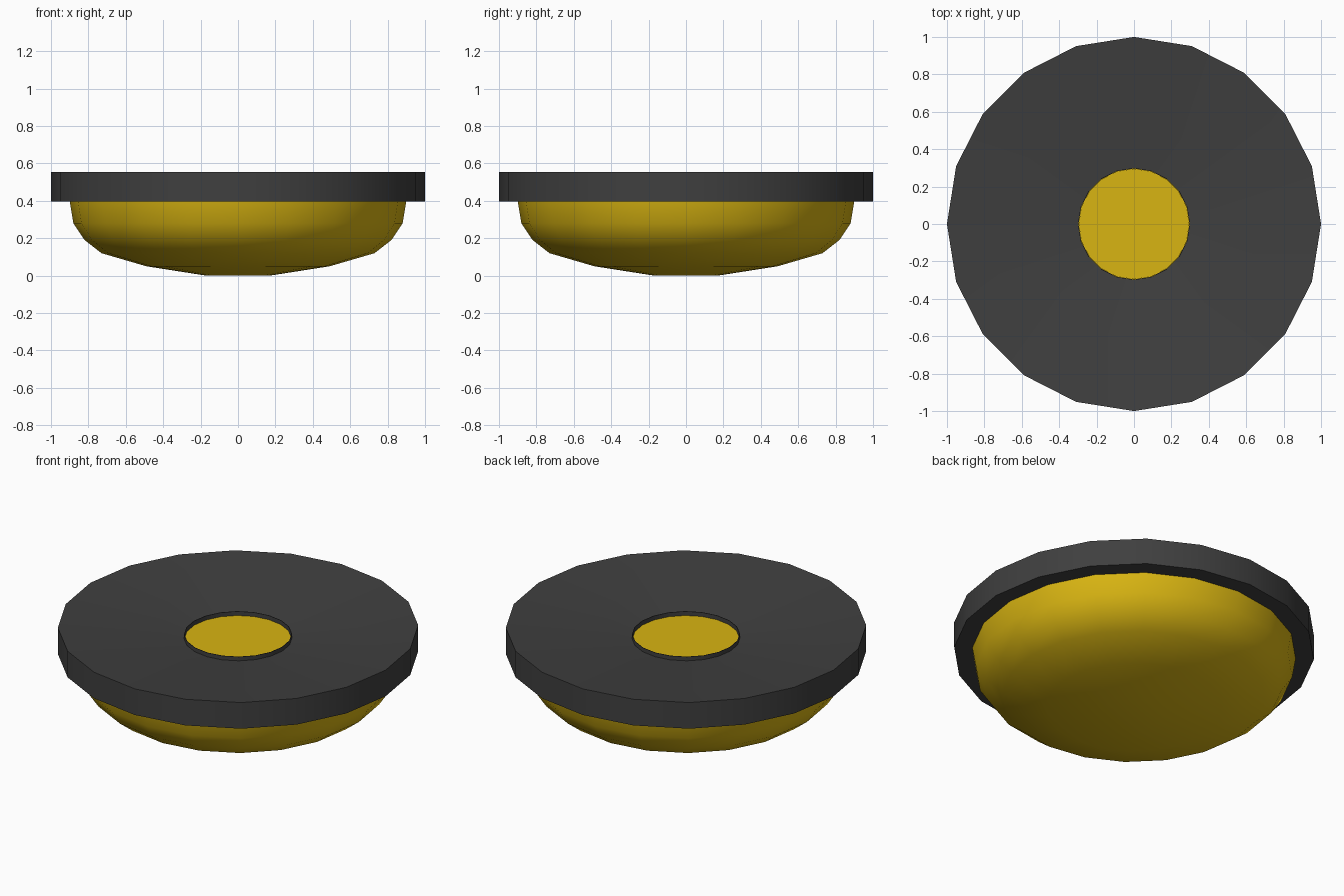
import bpy, bmesh, math

if "Cube" in bpy.data.objects:
    bpy.data.objects.remove(bpy.data.objects["Cube"])

SIDES = 20


def material(name, rgb):
    m = bpy.data.materials.new(name)
    m.diffuse_color = (*rgb, 1)
    m.use_nodes = True
    m.node_tree.nodes["Principled BSDF"].inputs["Base Color"].default_value = m.diffuse_color
    return m


dark = material("dark grey", (0.05, 0.05, 0.05))
yellow = material("golden yellow", (0.69, 0.46, 0.006))


def lathe(name, profile, mat, closed=False):
    """Spin a list of (radius, z) points; open profiles get flat caps."""
    bm = bmesh.new()
    rings = []
    for r, z in profile:
        rings.append([bm.verts.new((r * math.cos(2 * math.pi * i / SIDES),
                                    r * math.sin(2 * math.pi * i / SIDES), z))
                      for i in range(SIDES)])
    pairs = list(zip(rings, rings[1:]))
    if closed:
        pairs.append((rings[-1], rings[0]))
    else:
        bm.faces.new(rings[0])
        bm.faces.new(rings[-1])
    for a, b in pairs:
        for i in range(SIDES):
            j = (i + 1) % SIDES
            bm.faces.new((a[i], a[j], b[j], b[i]))
    bmesh.ops.recalc_face_normals(bm, faces=bm.faces)
    me = bpy.data.meshes.new(name)
    bm.to_mesh(me)
    bm.free()
    me.materials.append(mat)
    ob = bpy.data.objects.new(name, me)
    bpy.context.collection.objects.link(ob)
    bpy.ops.object.select_all(action='DESELECT')
    ob.select_set(True)
    bpy.context.view_layer.objects.active = ob
    bpy.ops.object.shade_smooth_by_angle(angle=math.radians(32))
    return ob


# Rounded bowl underneath
lathe("bowl", [(0.17, 0.0), (0.49, 0.05), (0.73, 0.12), (0.82, 0.19),
               (0.88, 0.28), (0.90, 0.40)], yellow)

# Dished disc with a thin raised lip around its central hole
lathe("dished_disc", [(0.297, 0.40), (1.0, 0.395), (1.0, 0.555),
                      (0.30, 0.484), (0.30, 0.509), (0.297, 0.509)],
      dark, closed=True)

# Round button filling the hole
lathe("centre_button", [(0.296, 0.41), (0.296, 0.484)], yellow)
